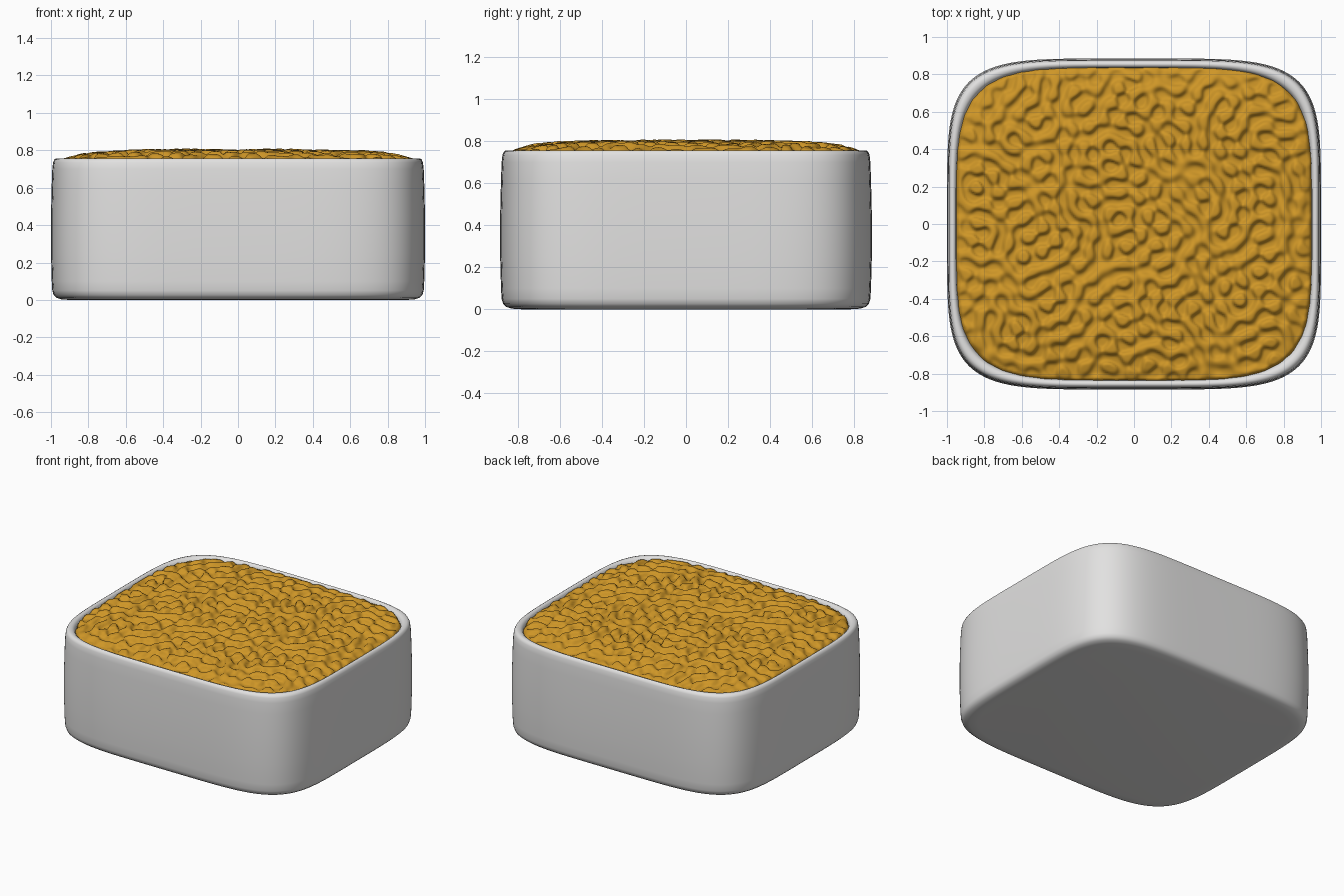
import bpy, bmesh, math, random

if "Cube" in bpy.data.objects:
    bpy.data.objects.remove(bpy.data.objects["Cube"])

random.seed(7)


def material(name, rgb):
    m = bpy.data.materials.new(name)
    m.diffuse_color = (*rgb, 1.0)
    m.use_nodes = True
    m.node_tree.nodes["Principled BSDF"].inputs["Base Color"].default_value = m.diffuse_color
    return m


def finish(bm, name, mat):
    bmesh.ops.recalc_face_normals(bm, faces=bm.faces)
    me = bpy.data.meshes.new(name)
    bm.to_mesh(me)
    bm.free()
    me.materials.append(mat)
    me.shade_smooth()
    ob = bpy.data.objects.new(name, me)
    bpy.context.collection.objects.link(ob)
    return ob


def ring(bm, a, b, z, n, count=128):
    """Superellipse outline: a rounded, slightly bulging rectangle."""
    verts = []
    for i in range(count):
        t = 2 * math.pi * (i + 0.5) / count
        c, s = math.cos(t), math.sin(t)
        x = math.copysign(abs(c) ** (2 / n), c) * a
        y = math.copysign(abs(s) ** (2 / n), s) * b
        verts.append(bm.verts.new((x, y, z)))
    return verts


ceramic = material("white ceramic", (0.76, 0.755, 0.75))
golden = material("golden noodles", (0.62, 0.305, 0.02))

# Dish: rings of (inset, height, corner exponent) from the base, over the rim, to the inner floor
profile = [(0.10, 0.0, 5), (0.055, 0.003, 5), (0.03, 0.011, 5), (0.014, 0.026, 5),
           (0.007, 0.05, 5), (0.004, 0.10, 5), (0.0, 0.25, 5), (0.0, 0.45, 5),
           (0.004, 0.62, 5), (0.007, 0.70, 5), (0.011, 0.735, 5), (0.018, 0.751, 5),
           (0.028, 0.757, 4.9), (0.039, 0.754, 4.7), (0.047, 0.744, 4.6), (0.052, 0.72, 4.5),
           (0.055, 0.60, 4.5), (0.07, 0.12, 4.5), (0.13, 0.06, 4.5)]
bm = bmesh.new()
rings = [ring(bm, 1.0 - d, 0.885 - d, z, n) for d, z, n in profile]
for lo, hi in zip(rings, rings[1:]):
    for i in range(len(lo)):
        j = (i + 1) % len(lo)
        bm.faces.new((lo[i], lo[j], hi[j], hi[i]))
bm.faces.new(rings[0][::-1])
bm.faces.new(rings[-1])
finish(bm, "dish", ceramic)

# Noodle filling: domed sheet with a winding strand relief (many waves of one width)
waves = []
for i in range(26):
    ang = math.pi * (i + random.random()) / 26
    k = 2 * math.pi / random.uniform(0.084, 0.104)
    waves.append((k * math.cos(ang), k * math.sin(ang), random.uniform(0, 6.28)))
norm = math.sqrt(2 / len(waves))


def filling_height(x, y, r):
    v = norm * sum(math.cos(kx * x + ky * y + p) for kx, ky, p in waves)
    strands = 0.016 * math.tanh(1.3 * v)
    lumps = 0.005 * math.sin(7 * x + 2 * y) * math.cos(6 * y - 3 * x + 1)
    fade = 1.0 if r < 0.88 else max(0.35, 1 - (r - 0.88) * 5)
    z = 0.745 + 0.044 * (1 - min(r, 1) ** 5) + fade * (strands + lumps)
    return z - max(0, r - 0.99) * 2.0


bm = bmesh.new()
nx, ny, A, B = 216, 194, 0.949, 0.838
grid = {}
for i in range(nx + 1):
    for j in range(ny + 1):
        x = (i / nx * 2 - 1) * A * 1.02
        y = (j / ny * 2 - 1) * B * 1.02
        r = (abs(x / A) ** 4.5 + abs(y / B) ** 4.5) ** (1 / 4.5)
        if r <= 1.021:
            grid[i, j] = bm.verts.new((x, y, filling_height(x, y, r)))
for (i, j) in list(grid):
    corners = [(i, j), (i + 1, j), (i + 1, j + 1), (i, j + 1)]
    if all(c in grid for c in corners):
        bm.faces.new([grid[c] for c in corners])
bm.normal_update()
food = finish(bm, "noodle_filling", golden)

# Make sure the open sheet faces upward
if sum(p.normal.z for p in food.data.polygons) < 0:
    food.data.flip_normals()
